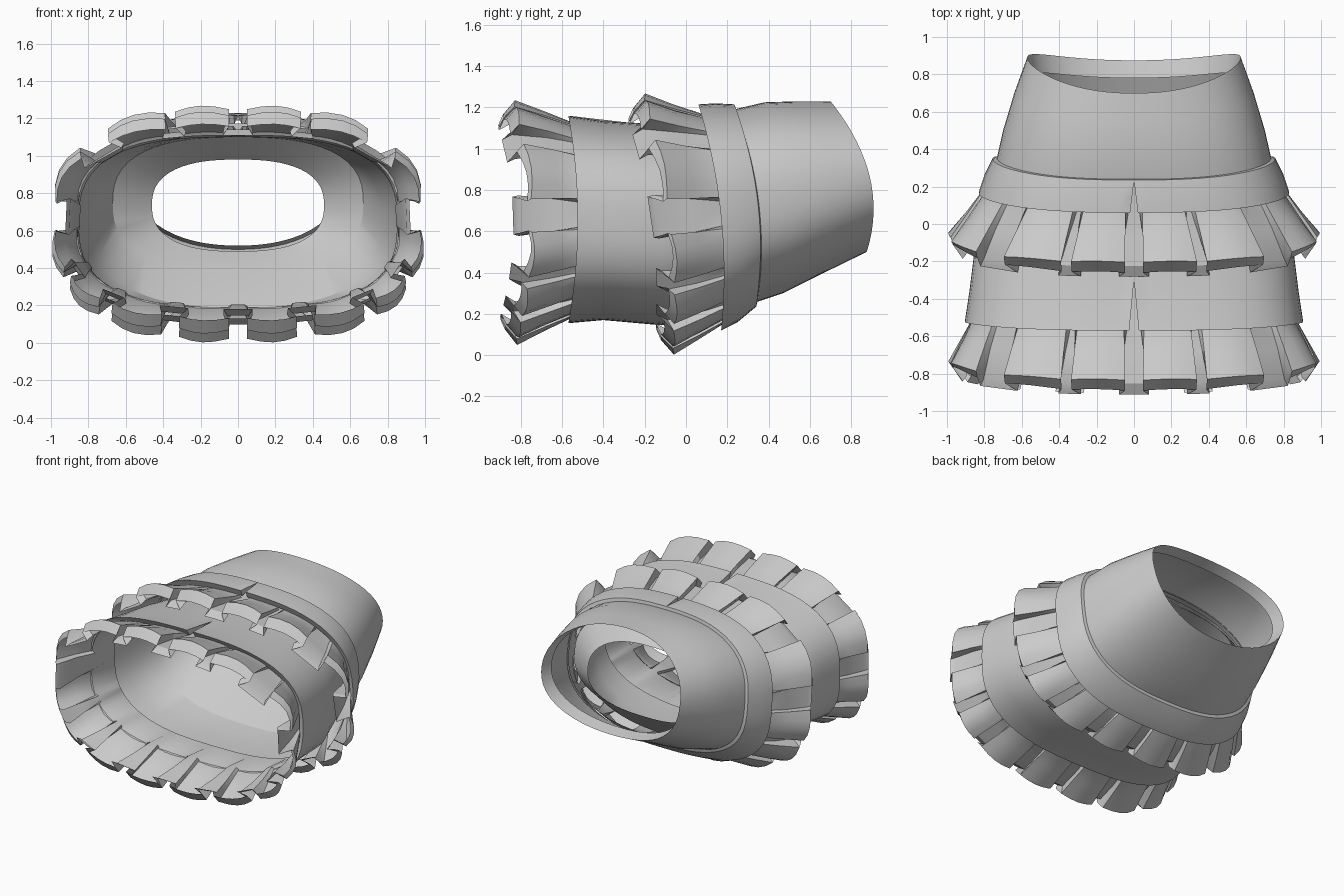
import bpy, bmesh, math

if "Cube" in bpy.data.objects:
    bpy.data.objects.remove(bpy.data.objects["Cube"])

fabric = bpy.data.materials.new("grey_fabric")
fabric.diffuse_color = (0.6, 0.6, 0.6, 1)
fabric.use_nodes = True
fabric.node_tree.nodes["Principled BSDF"].inputs["Base Color"].default_value = fabric.diffuse_color


# Rounded-oblong section, walked at even arc length from the top centre (u = 0..1)
def oblong(theta, n=2.6):
    c, s = math.cos(theta), math.sin(theta)
    return (math.copysign(abs(s) ** (2 / n), s), math.copysign(abs(c) ** (2 / n), c))


STEPS = 4000
lengths = [0.0]
for i in range(STEPS):
    a = oblong(2 * math.pi * i / STEPS)
    b = oblong(2 * math.pi * (i + 1) / STEPS)
    lengths.append(lengths[-1] + math.hypot(b[0] - a[0], 0.62 * (b[1] - a[1])))


def angle_at(u):
    target = (u % 1.0) * lengths[-1]
    lo, hi = 0, STEPS
    while hi - lo > 1:
        mid = (lo + hi) // 2
        if lengths[mid] <= target:
            lo = mid
        else:
            hi = mid
    t = (target - lengths[lo]) / max(lengths[hi] - lengths[lo], 1e-9)
    return 2 * math.pi * (lo + t) / STEPS


# Ring: half width, bottom z, top z, y at top, y at side, y at bottom, squareness
def ring_point(ring, u, inset=0.0, dy=0.0):
    hx, zb, zt, yt, ys, yb, n = ring
    px, pz = oblong(angle_at(u), n)
    y = ys + (yt - yb) / 2 * pz + ((yt + yb) / 2 - ys) * pz * pz
    return ((hx - inset) * px, y + dy * (1 - 0.7 * pz * pz),
            (zb + zt) / 2 + ((zt - zb) / 2 - inset) * pz)


def make_sheet(name, rows, sharp=35):
    bm = bmesh.new()
    grid = [[bm.verts.new(p) for p in row] for row in rows]
    count = len(grid[0])
    for a, b in zip(grid, grid[1:]):
        for i in range(count):
            j = (i + 1) % count
            bm.faces.new((a[i], a[j], b[j], b[i]))
    bmesh.ops.remove_doubles(bm, verts=bm.verts, dist=0.0005)
    bmesh.ops.recalc_face_normals(bm, faces=bm.faces)
    mesh = bpy.data.meshes.new(name)
    bm.to_mesh(mesh)
    bm.free()
    mesh.materials.append(fabric)
    obj = bpy.data.objects.new(name, mesh)
    bpy.context.collection.objects.link(obj)
    bpy.ops.object.select_all(action='DESELECT')
    obj.select_set(True)
    bpy.context.view_layer.objects.active = obj
    bpy.ops.object.shade_smooth_by_angle(angle=math.radians(sharp))
    return obj


# Tube through rings, with an optional V slit at the top centre up to y = slit
def tube(name, rings, slit=None, sharp=35):
    us = [0, 0.004] + [i / 64 for i in range(1, 64)] + [0.996]
    rows = [[ring_point(ring, u) for u in us] for ring in rings]
    if slit is not None:
        line = [row[0] for row in rows]
        apex = line[-1]
        for a, b in zip(line[1:], line[2:]):
            if a[1] <= slit <= b[1]:
                t = (slit - a[1]) / (b[1] - a[1])
                apex = (0, slit, a[2] + t * (b[2] - a[2]))
                break
        for row in rows:
            if row[0][1] < slit:
                row[0] = apex
    return make_sheet(name, rows, sharp)


# Frill tabs on one half, as (centre, half width) along the edge; mirrored across
HALF_TABS = [(0.18, 0.13), (0.53, 0.15), (1.03, 0.15), (1.46, 0.11),
             (1.75, 0.10), (2.07, 0.13), (2.43, 0.12)]
TABS = [(c / 5.2, w / 5.2) for c, w in HALF_TABS]
TABS += [(1 - c, w) for c, w in reversed(TABS)]


# Raised tabs with tucked valleys that sit lower and hang further forward
def frill(name, rings, depths, folds, pulls):
    rows = []
    for ring, depth, fold, pull in zip(rings, depths, folds, pulls):
        row = []
        for c, w in TABS:
            out = 1 + 0.06 * fold
            for k, r in ((-1.25 + 0.45 * fold, 0), (-out, 0.8), (-0.5, 0.97), (0, 1.03),
                         (0.5, 0.97), (out, 0.8), (1.25 - 0.45 * fold, 0)):
                row.append(ring_point(ring, c + k * w, depth * (1 - r), pull * (1 - r)))
        rows.append(row)
    return make_sheet(name, rows, 30)


# Waist panel, turned in at the back edge
tube("waist_panel", [
    (0.735, 0.255, 1.19, 0.23, 0.345, 0.335, 2.6),
    (0.70, 0.30, 1.225, 0.38, 0.50, 0.47, 2.5),
    (0.64, 0.40, 1.23, 0.54, 0.70, 0.67, 2.35),
    (0.57, 0.50, 1.23, 0.70, 0.89, 0.875, 2.2),
    (0.555, 0.52, 1.21, 0.61, 0.79, 0.78, 2.2)])

# Hip band with a front slit
tube("hip_band", [
    (0.79, 0.15, 1.17, 0.08, 0.19, 0.19, 2.7),
    (0.83, 0.12, 1.215, 0.06, 0.17, 0.17, 2.7),
    (0.80, 0.16, 1.22, 0.14, 0.26, 0.25, 2.65),
    (0.755, 0.235, 1.215, 0.235, 0.35, 0.34, 2.6),
    (0.73, 0.255, 1.19, 0.24, 0.355, 0.345, 2.6)], slit=0.23)

# Under skirt, closing in to the inner opening below the waist
tube("under_skirt", [
    (0.86, 0.19, 1.11, -0.54, -0.50, -0.54, 2.8),
    (0.905, 0.155, 1.16, -0.57, -0.525, -0.57, 2.8),
    (0.88, 0.17, 1.135, -0.40, -0.36, -0.40, 2.8),
    (0.85, 0.145, 1.12, -0.15, -0.12, -0.12, 2.7),
    (0.77, 0.19, 1.11, 0.06, 0.12, 0.12, 2.6),
    (0.67, 0.395, 1.10, 0.27, 0.36, 0.35, 2.6),
    (0.46, 0.49, 0.98, 0.41, 0.50, 0.49, 2.5)], slit=-0.30, sharp=24)

# Pleated frills under the hip band and the skirt hem
DEPTHS, FOLDS, PULLS = (0, 0.015, 0.05, 0.095, 0.06), (0, 0.2, 0.6, 1, 1), (0, 0, -0.03, -0.08, -0.09)
frill("upper_frill", [
    (0.74, 0.25, 1.17, 0.22, 0.33, 0.30, 2.6),
    (0.80, 0.15, 1.17, 0.08, 0.19, 0.18, 2.7),
    (0.90, 0.075, 1.215, -0.06, 0.06, 0.06, 2.7),
    (1.0, 0.003, 1.268, -0.20, -0.06, -0.06, 2.7),
    (0.985, 0.07, 1.20, -0.255, -0.075, -0.12, 2.7)], DEPTHS, FOLDS, PULLS)
frill("lower_frill", [
    (0.85, 0.19, 1.10, -0.28, -0.24, -0.28, 2.8),
    (0.86, 0.19, 1.12, -0.53, -0.49, -0.53, 2.8),
    (0.93, 0.12, 1.18, -0.68, -0.61, -0.68, 2.75),
    (1.0, 0.05, 1.235, -0.83, -0.73, -0.82, 2.7),
    (0.985, 0.12, 1.17, -0.885, -0.745, -0.875, 2.7)], DEPTHS, FOLDS, PULLS)
